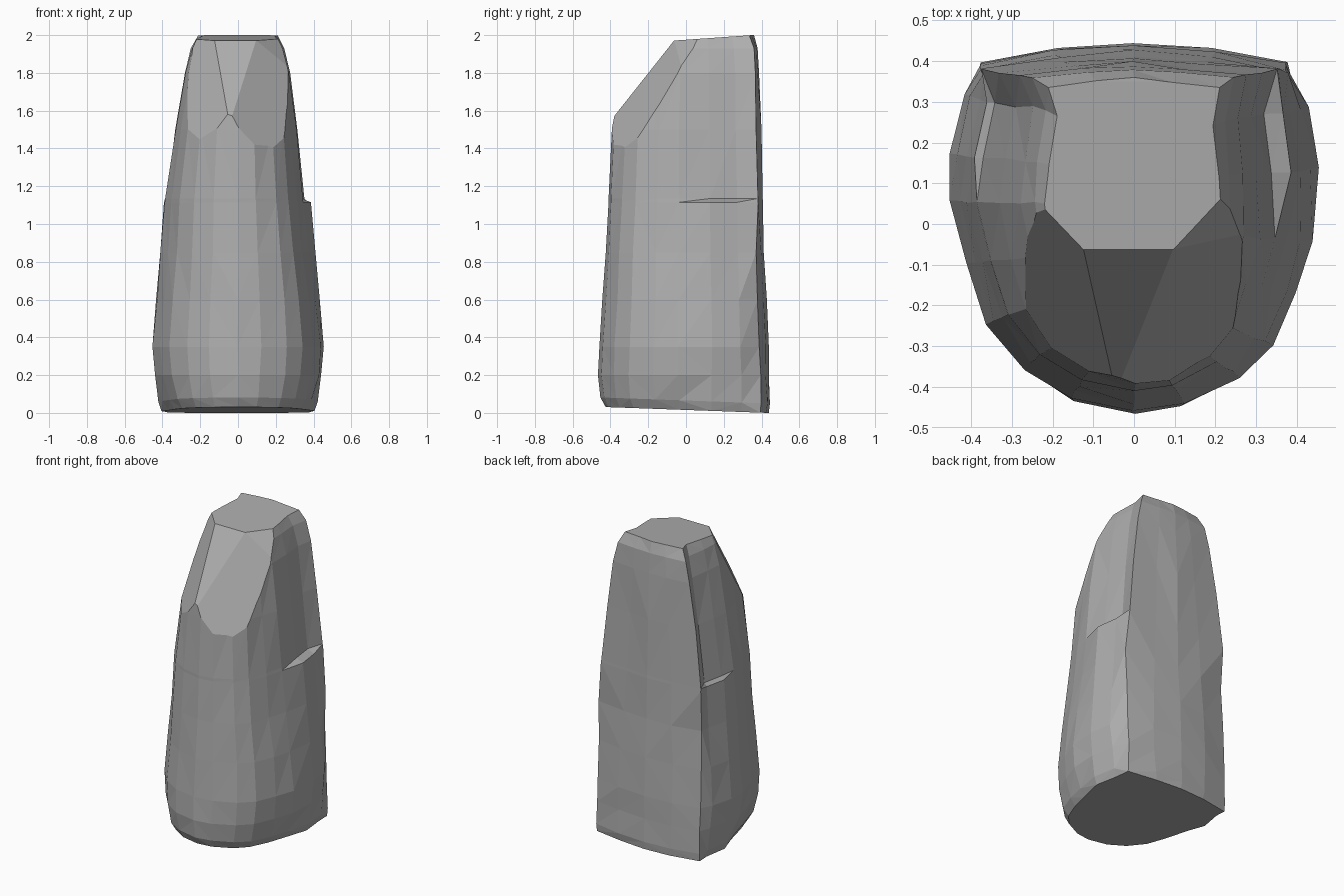
import bpy, bmesh, random
from mathutils import Vector

random.seed(4)
cube = bpy.data.objects.get("Cube")
if cube:
    bpy.data.objects.remove(cube)

# Plan outline: rounded front, nearly flat back
OUTLINE = [(-.37, .40), (-.2, .44), (0, .45), (.2, .435), (.38, .385), (.43, .30),
           (.455, .14), (.44, -.04), (.40, -.17), (.34, -.30), (.26, -.38),
           (.12, -.445), (0, -.46), (-.15, -.43), (-.27, -.36), (-.36, -.25),
           (-.41, -.10), (-.45, .06), (-.455, .18), (-.42, .33)]

# Height, left width (-x), right width (+x), front y, back y, side shelf bulge
RINGS = [(0, .405, .405, -.425, .438, 0),
         (.05, .425, .425, -.45, .445, 0),
         (.2, .44, .44, -.463, .44, 0),
         (.35, .455, .455, -.455, .435, 0),
         (.6, .435, .425, -.44, .425, .01),
         (.85, .412, .387, -.425, .415, .022),
         (1.115, .392, .358, -.41, .407, .028),
         (1.135, .39, .355, -.41, .406, 0),
         (1.5, .333, .317, -.39, .397, 0),
         (1.8, .282, .28, -.37, .39, 0),
         (1.93, .25, .245, -.36, .383, 0),
         (2.0, .212, .212, -.34, .36, 0)]


def add_ring(bm, z, left, right, front, back, bulge):
    verts = []
    for x, y in OUTLINE:
        side = 1 if x > 0 else -1
        width = right if x > 0 else left
        px = x / .455 * width
        py = y / .45 * back if y > 0 else y / .46 * -front
        if y > .36 and abs(x) > .3:          # square rear corners
            px = side * min(.375, .99 * width)
            py = back - (.045 if z < 1 else .025)
        elif y > .1 and abs(x) > .4:         # sides, recessed above the shelf
            px *= .95 if z > 1.12 else 1
            px += bulge if x > 0 else 0
        elif y < .1 and z < .1:              # undercut foot
            px *= .92 + .6 * z
        if 0 < z < 1.95 and not 1.1 < z < 1.2:
            px += random.uniform(-.004, .004)
            py += random.uniform(-.004, .004)
        lift = .03 * (.43 - py) / .83 if z < .1 else 0
        verts.append(bm.verts.new((px, py, z + lift)))
    return verts


def chip(bm, point, normal):
    """Slice away everything on the normal side and close the cut."""
    cut = bmesh.ops.bisect_plane(
        bm, geom=bm.verts[:] + bm.edges[:] + bm.faces[:], dist=1e-5,
        plane_co=Vector(point), plane_no=Vector(normal).normalized(), clear_outer=True)
    edges = [e for e in cut["geom_cut"]
             if isinstance(e, bmesh.types.BMEdge) and e.is_boundary]
    if edges:
        bmesh.ops.holes_fill(bm, edges=edges, sides=0)


# Loft the stone body
bm = bmesh.new()
rings = [add_ring(bm, *r) for r in RINGS]
count = len(OUTLINE)
for low, high in zip(rings, rings[1:]):
    for i in range(count):
        j = (i + 1) % count
        bm.faces.new((low[i], low[j], high[j], high[i]))
bm.faces.new(rings[0])
bm.faces.new(rings[-1])
bmesh.ops.recalc_face_normals(bm, faces=bm.faces)
bmesh.ops.triangulate(bm, faces=[f for f in bm.faces if len(f.verts) == 4])

# Broken faces: sloped front, side notch, right and left shoulders, tilted top
chip(bm, (0, -.385, 1.565), (0, -.395, .313))
chip(bm, (-.03, -.38, 1.57), (.086, -.124, .071))
chip(bm, (.14, -.03, 1.96), (.07, -.07, .066))
chip(bm, (-.18, -.02, 1.95), (-.07, -.07, .043))
chip(bm, (0, .35, 2.0), (0, -.07, 1))
bmesh.ops.recalc_face_normals(bm, faces=bm.faces)

mesh = bpy.data.meshes.new("standing_stone")
bm.to_mesh(mesh)
bm.free()
stone = bpy.data.objects.new("standing_stone", mesh)
bpy.context.collection.objects.link(stone)

# Plain grey rock
grey = bpy.data.materials.new("stone_grey")
grey.use_nodes = True
colour = (.42, .42, .42, 1)
grey.diffuse_color = colour
grey.node_tree.nodes["Principled BSDF"].inputs["Base Color"].default_value = colour
mesh.materials.append(grey)
